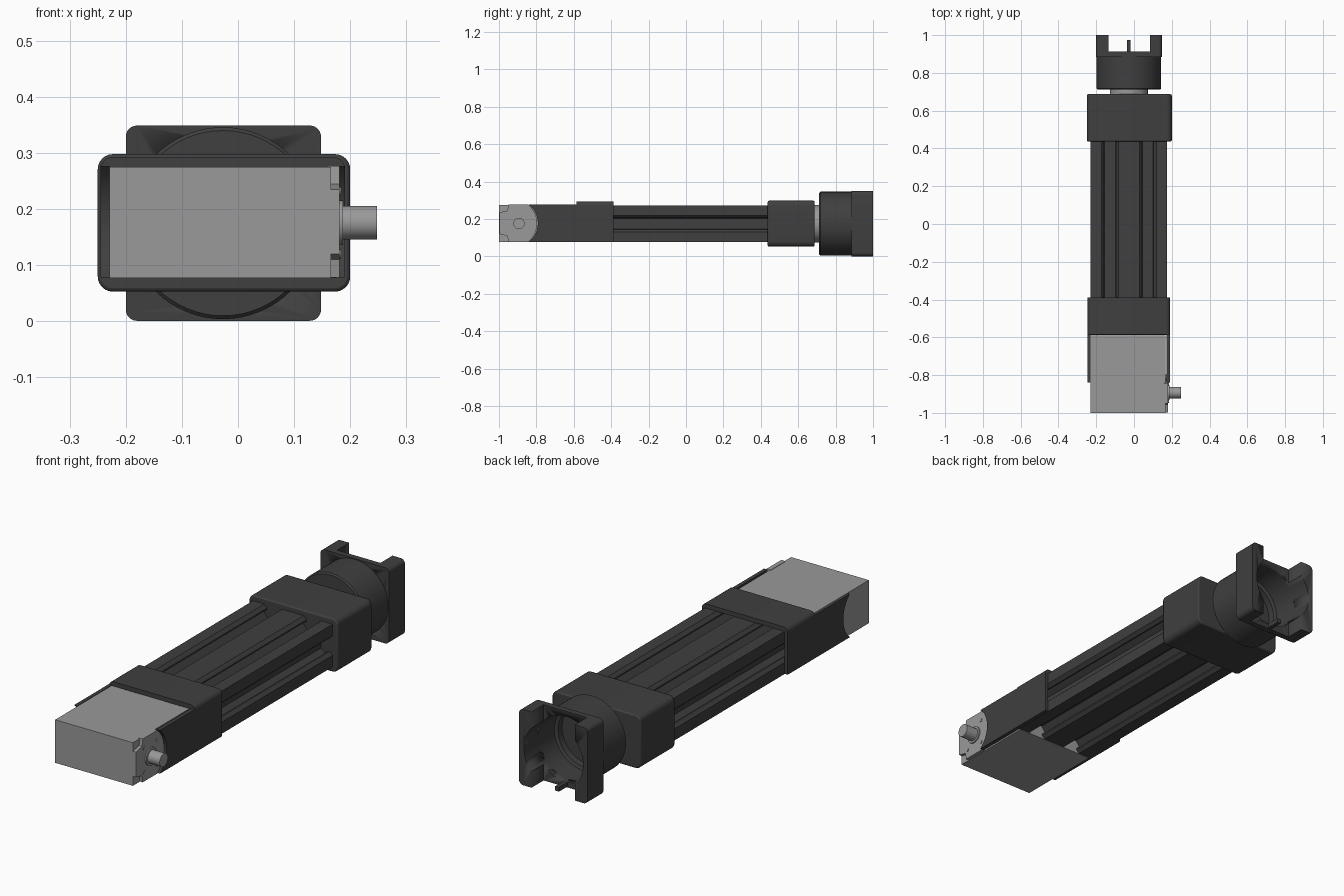
import bpy, bmesh, math
from mathutils import Vector

if "Cube" in bpy.data.objects:
    bpy.data.objects.remove(bpy.data.objects["Cube"], do_unlink=True)

CX, CZ = -0.027, 0.175      # long axis of the body


def material(name, value):
    m = bpy.data.materials.new(name)
    m.use_nodes = True
    colour = (value, value, value, 1)
    m.diffuse_color = colour
    m.node_tree.nodes["Principled BSDF"].inputs["Base Color"].default_value = colour
    return m


DARK = material("dark grey", 0.05)
LIGHT = material("light grey", 0.32)


def finish(name, bm, mat, smooth=True):
    bmesh.ops.recalc_face_normals(bm, faces=bm.faces)
    me = bpy.data.meshes.new(name)
    bm.to_mesh(me)
    bm.free()
    ob = bpy.data.objects.new(name, me)
    bpy.context.collection.objects.link(ob)
    me.materials.append(mat)
    if smooth:
        bpy.ops.object.select_all(action='DESELECT')
        ob.select_set(True)
        bpy.context.view_layer.objects.active = ob
        bpy.ops.object.shade_smooth_by_angle(angle=math.radians(30))
    return ob


def prism(name, outline, axis, start, end, mat):
    """Extrude a 2D outline along x (outline is y, z) or y (outline is x, z)."""
    bm = bmesh.new()
    place = (lambda a, b: (start, a, b)) if axis == 'x' else (lambda a, b: (a, start, b))
    face = bm.faces.new([bm.verts.new(place(a, b)) for a, b in outline])
    out = bmesh.ops.extrude_face_region(bm, geom=[face])
    shift = Vector((end - start, 0, 0)) if axis == 'x' else Vector((0, end - start, 0))
    bmesh.ops.translate(bm, vec=shift, verts=[v for v in out["geom"] if isinstance(v, bmesh.types.BMVert)])
    return finish(name, bm, mat)


def rounded(x0, x1, z0, z1, r, steps=6):
    pts = []
    corners = [(x1 - r, z1 - r), (x0 + r, z1 - r), (x0 + r, z0 + r), (x1 - r, z0 + r)]
    for q, (x, z) in enumerate(corners):
        for i in range(steps + 1):
            a = math.pi / 2 * (q + i / steps)
            pts.append((x + r * math.cos(a), z + r * math.sin(a)))
    return pts


def box(name, x, y, z, mat):
    return prism(name, [(x[0], z[0]), (x[1], z[0]), (x[1], z[1]), (x[0], z[1])], 'y', y[0], y[1], mat)


def lathe(name, profile, mat, steps=64):
    """Turn (radius, y) points around the long axis."""
    bm = bmesh.new()
    verts = [bm.verts.new((CX + r, y, CZ)) for r, y in profile]
    edges = [bm.edges.new(p) for p in zip(verts, verts[1:])]
    bmesh.ops.spin(bm, geom=verts + edges, cent=(CX, 0, CZ), axis=(0, 1, 0),
                   angle=math.tau, steps=steps)
    bmesh.ops.remove_doubles(bm, verts=bm.verts, dist=1e-5)
    return finish(name, bm, mat)


def circle(a, b, r, n=32):
    return [(a + r * math.cos(math.tau * i / n), b + r * math.sin(math.tau * i / n)) for i in range(n)]


def bevel(ob, width):
    m = ob.modifiers.new("bevel", 'BEVEL')
    m.width, m.segments, m.limit_method = width, 2, 'ANGLE'
    m.angle_limit = math.radians(50)


# slotted rail: walk round the section, cutting a V-mouthed slot at each centre
HW, HH = 0.202, 0.098
half = [(-.045, 0), (-.031, .015), (-.031, .022), (-.052, .022), (-.052, .03), (-.028, .06)]
slot = half + [(-u, d) for u, d in reversed(half)]
section = []
for q in range(4):
    c, s = (1, 0, -1, 0)[q], (0, 1, 0, -1)[q]
    along, out = (HW, HH) if q % 2 == 0 else (HH, HW)
    local = [(-along, -out)]
    for centre in ((-.1, .1) if q % 2 == 0 else (0,)):
        local += [(centre + u, -out + d) for u, d in slot]
    section += [(CX + u * c - v * s, CZ + u * s + v * c) for u, v in local]
prism("slotted_rail", section, 'y', -0.588, 0.45, DARK)

# rear coupling block
block = prism("coupling_block", rounded(-.25, .2, .053, .298, .027), 'y', .437, .687, DARK)
bevel(block, .006)

# front saddle over the rail, open underneath
top = rounded(-.245, .191, .078, .293, .022)[:14]
saddle = top + [(-.245, .078), (-.229, .078), (-.229, .273), (.175, .273), (.175, .078), (.191, .078)]
prism("saddle", saddle, 'y', -.586, -.388, DARK)

# saddle cheeks with concave front ends
arc = []
for i in range(13):
    z = .078 + .199 * i / 12
    arc.append((-.92 + math.sqrt(.128 ** 2 - (z - .1775) ** 2), z))
cheek = arc + [(-.586, .277), (-.586, .078)]
for side, x0, x1 in (("left", .173, .191), ("right", -.245, -.229)):
    prism(side + "_cheek", cheek, 'x', x0, x1, DARK)

# motor housing, end cap and output shaft
box("motor_housing", (-.229, .166), (-1, -.59), (.077, .275), LIGHT)
cap = [(p - .004, z) for p, z in arc]
cap += [(-.95, .277), (-.955, .245), (-.998, .235), (-.998, .12), (-.955, .11), (-.95, .078)]
prism("motor_end_cap", cap, 'x', .16, .181, LIGHT)
prism("shaft_collar", circle(-.893, .176, .04), 'x', .17, .187, LIGHT)
prism("output_shaft", circle(-.893, .176, .03), 'x', .17, .248, LIGHT)
for z in (.12, .232):
    for y in (-.94, -.846):
        prism("cap_screw", circle(y, z, .008, 12), 'x', .175, .184, LIGHT)

# neck and round cup
lathe("neck", [(0, .68), (.1, .68), (.1, .72), (0, .72)], LIGHT)
lathe("cup", [(0, .712), (.165, .712), (.171, .718), (.171, .9), (.15, .9), (.15, .78),
              (.135, .775), (.135, .745), (0, .745)], DARK)

# square clamp: face plate and two side walls, bored through
cutter = prism("bore_cutter", circle(CX, CZ, .15, 64), 'y', .8, 1.1, DARK)
clamp_outline = rounded(-.2, .148, .001, .349, .02)
gap = box("gap_cutter", (-.135, .085), (.912, 1.1), (-.1, .5), DARK)
clamp = prism("clamp", clamp_outline, 'y', .885, 1, DARK)
for tool in (cutter, gap):
    m = clamp.modifiers.new("cut", 'BOOLEAN')
    m.operation, m.object, m.solver = 'DIFFERENCE', tool, 'EXACT'
    tool.hide_render = True
    tool.hide_viewport = True
    tool.display_type = 'WIRE'
box("locating_pin", (-.037, -.018), (.9, .975), (.006, .026), DARK)
